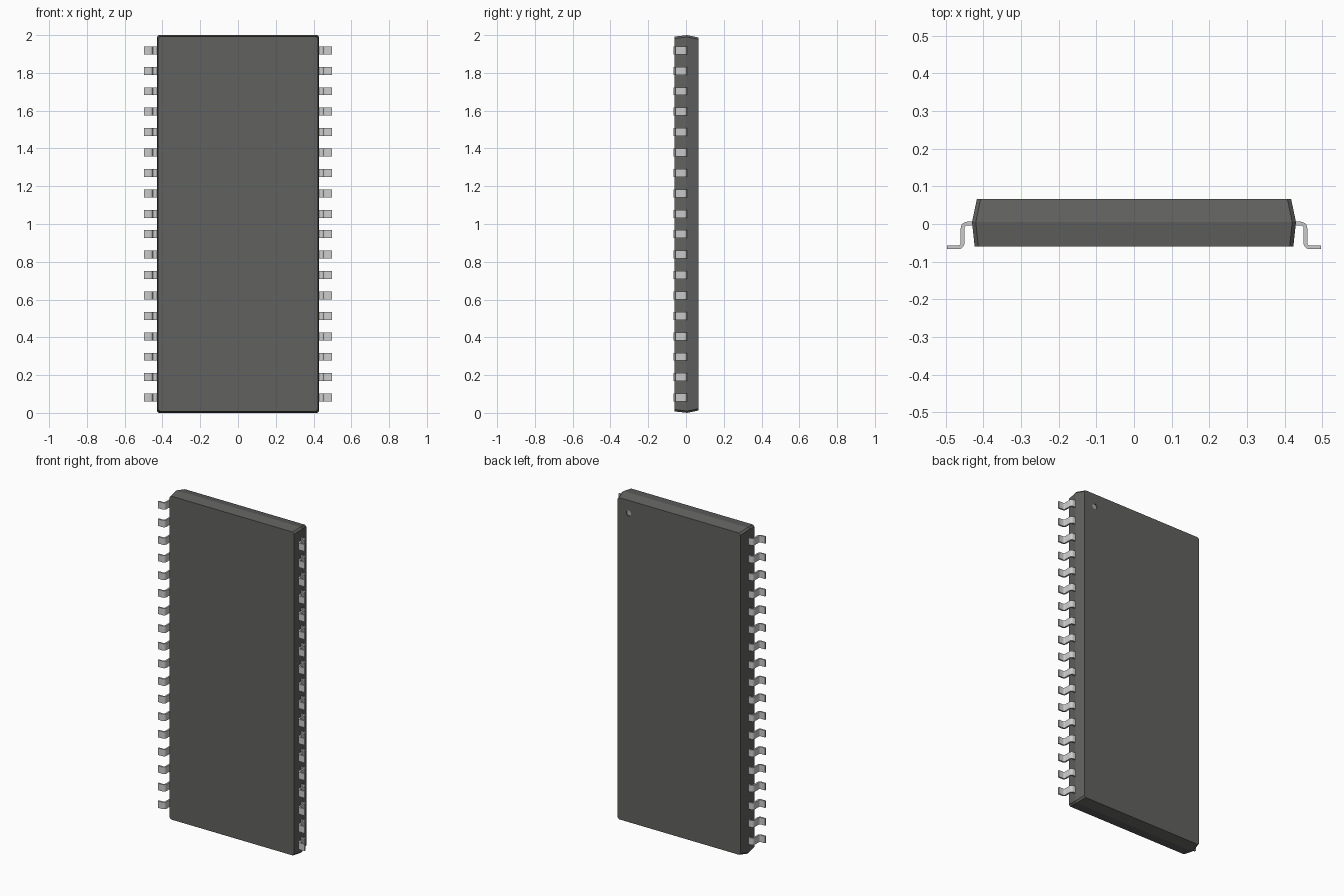
import bpy, bmesh, math

if "Cube" in bpy.data.objects:
    bpy.data.objects.remove(bpy.data.objects["Cube"])


def material(name, value):
    m = bpy.data.materials.new(name)
    m.diffuse_color = (value, value, value * 0.98, 1)
    m.use_nodes = True
    m.node_tree.nodes["Principled BSDF"].inputs["Base Color"].default_value = m.diffuse_color
    return m


DARK = material("dark_plastic", 0.12)
METAL = material("tinned_metal", 0.58)
MARK = material("mark_grey", 0.4)


def finish(name, bm, mat):
    bmesh.ops.recalc_face_normals(bm, faces=bm.faces[:])
    me = bpy.data.meshes.new(name)
    bm.to_mesh(me)
    bm.free()
    me.materials.append(mat)
    ob = bpy.data.objects.new(name, me)
    bpy.context.collection.objects.link(ob)
    return ob


# Chip body: three chamfered rectangles lofted from front to back
def outline(hx, hz, c):
    return [(hx - c, -hz), (hx, -hz + c), (hx, hz - c), (hx - c, hz),
            (-hx + c, hz), (-hx, hz - c), (-hx, -hz + c), (-hx + c, -hz)]


bm = bmesh.new()
rings = []
for y, hx, hz in ((-0.060, 0.423, 0.992), (0.005, 0.430, 1.0), (0.067, 0.417, 0.987)):
    rings.append([bm.verts.new((x, y, z + 1)) for x, z in outline(hx, hz, 0.01)])
for a, b in zip(rings, rings[1:]):
    for i in range(8):
        j = (i + 1) % 8
        bm.faces.new((a[i], a[j], b[j], b[i]))
bm.faces.new(rings[0])
bm.faces.new(rings[-1])
body = finish("chip_body", bm, DARK)


# Pin one dimple: recess in the back face with a lighter floor
def cylinder(name, y0, y1, r, mat):
    bpy.ops.mesh.primitive_cylinder_add(
        vertices=24, radius=r, depth=y1 - y0,
        location=(0.342, (y0 + y1) / 2, 1.908), rotation=(math.pi / 2, 0, 0))
    ob = bpy.context.object
    ob.name = name
    ob.data.materials.append(mat)
    return ob


cutter = cylinder("dimple_cutter", 0.061, 0.08, 0.016, DARK)
cutter.hide_render = True
cutter.hide_set(True)
cut = body.modifiers.new("dimple", 'BOOLEAN')
cut.operation = 'DIFFERENCE'
cut.solver = 'EXACT'
cut.object = cutter
cylinder("pin_one_mark", 0.058, 0.0625, 0.0158, MARK)

# Gull-wing lead: thick bent strip with rounded bends
T, R, W, STEPS = 0.005, 0.012, 0.042, 5
shoulder_y, leg_x, foot_y, toe_x = 0.001, 0.455, -0.062, 0.497


def bend(cx, cy, a0, a1, r):
    return [(cx + r * math.cos(a), cy + r * math.sin(a))
            for a in (math.radians(a0 + (a1 - a0) * i / STEPS) for i in range(STEPS + 1))]


def side(s):
    return ([(0.42, shoulder_y + s)]
            + bend(leg_x - R, shoulder_y - R, 90, 0, R + s)
            + bend(leg_x + R, foot_y + R, 180, 270, R - s)
            + [(toe_x, foot_y + s)])


bm = bmesh.new()
outer, inner = side(T), side(-T)
z0 = 1 - 8.5 * 0.1081 - W / 2
grid = [[bm.verts.new((x, y, z)) for x, y in pts]
        for pts, z in ((outer, z0), (inner, z0), (inner, z0 + W), (outer, z0 + W))]
for k in range(4):
    a, b = grid[k], grid[(k + 1) % 4]
    for i in range(len(a) - 1):
        bm.faces.new((a[i], a[i + 1], b[i + 1], b[i]))
bm.faces.new([g[0] for g in grid])
bm.faces.new([g[-1] for g in grid])
leads = finish("leads", bm, METAL)
bpy.ops.object.select_all(action='DESELECT')
leads.select_set(True)
bpy.context.view_layer.objects.active = leads
bpy.ops.object.shade_smooth_by_angle(angle=math.radians(35))

# Eighteen leads per side, mirrored left to right
row = leads.modifiers.new("row", 'ARRAY')
row.count = 18
row.use_relative_offset = False
row.use_constant_offset = True
row.constant_offset_displace = (0, 0, 0.1081)
leads.modifiers.new("both_sides", 'MIRROR').use_axis = (True, False, False)
